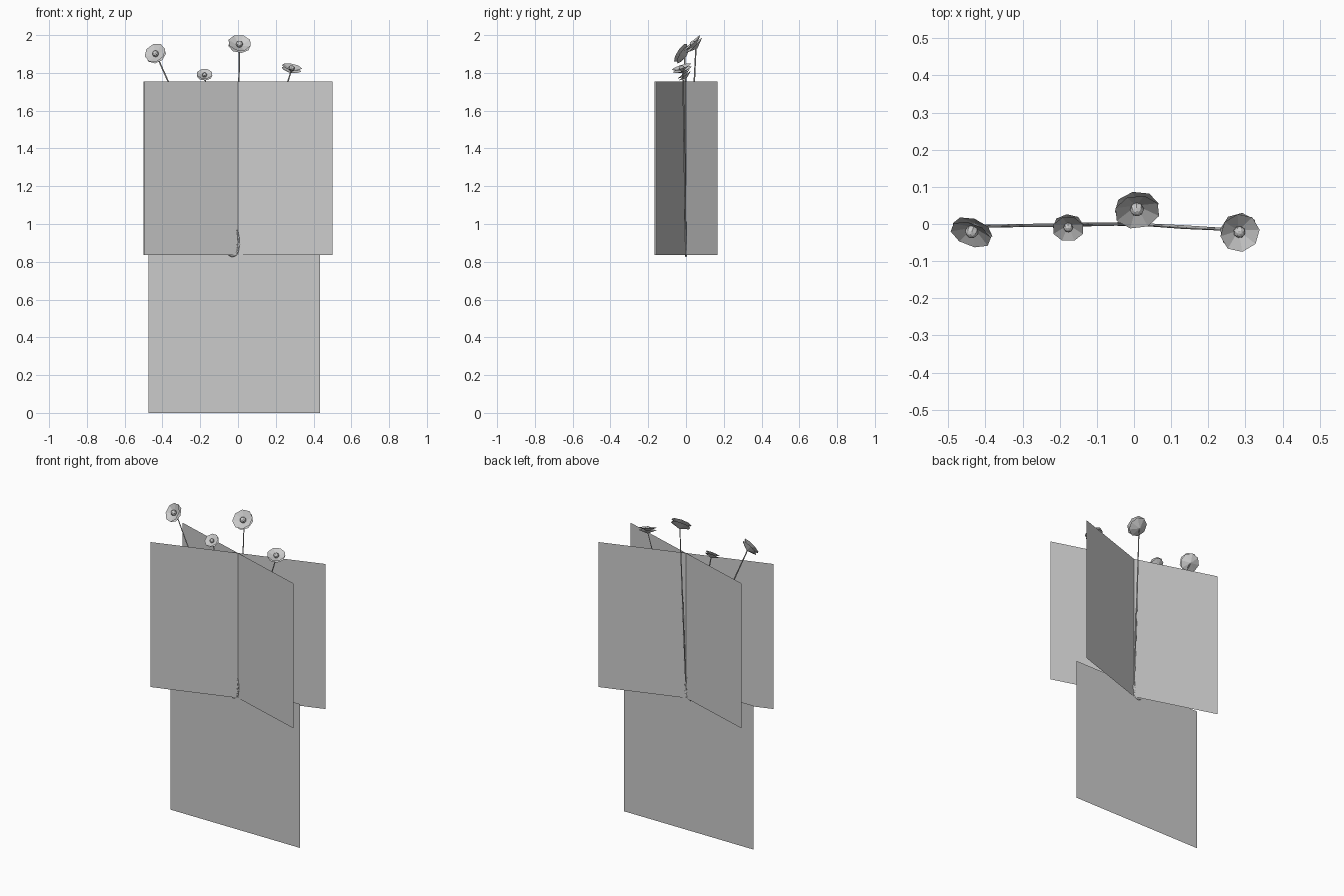
import bpy, bmesh, math
from mathutils import Vector, Matrix

if "Cube" in bpy.data.objects:
    bpy.data.objects.remove(bpy.data.objects["Cube"])


def add_object(name, bm):
    mesh = bpy.data.meshes.new(name)
    bm.to_mesh(mesh)
    bm.free()
    ob = bpy.data.objects.new(name, mesh)
    bpy.context.collection.objects.link(ob)
    return ob


def card(name, a, b, z0, z1):
    """Flat upright leaf card between two ground points."""
    bm = bmesh.new()
    pts = [(*a, z0), (*b, z0), (*b, z1), (*a, z1)]
    bm.faces.new([bm.verts.new(p) for p in pts])
    add_object(name, bm)


# Crossed foliage cards and the root card below
card("leaf_card_a", (-0.497, -0.166), (0.497, 0.166), 0.835, 1.755)
card("leaf_card_b", (-0.5, 0.156), (0.5, -0.156), 0.835, 1.755)
card("root_card", (-0.475, 0), (0.435, 0), 0.0, 0.913)


def petals(bm, r, z, depth, turn):
    """Open eight-sided shallow cone of petals."""
    tip = bm.verts.new((0, 0, z - depth))
    ring = []
    for i in range(8):
        a = math.tau * i / 8 + turn
        ring.append(bm.verts.new((r * math.cos(a), r * math.sin(a), z)))
    for i in range(8):
        bm.faces.new((tip, ring[i], ring[(i + 1) % 8]))


def flower(name, pos, normal, r):
    bm = bmesh.new()
    petals(bm, r, 0.14 * r, 0.42 * r, 0.39)
    petals(bm, r * 0.97, -0.14 * r, 0.38 * r, 0.1)
    bmesh.ops.create_uvsphere(bm, u_segments=8, v_segments=6, radius=0.3 * r,
                              matrix=Matrix.Translation((0, 0, -0.02 * r)))
    ob = add_object(name, bm)
    ob.rotation_mode = 'QUATERNION'
    ob.rotation_quaternion = Vector(normal).to_track_quat('Z', 'Y')
    ob.location = pos


def stem(name, pts, radius):
    cu = bpy.data.curves.new(name, 'CURVE')
    cu.dimensions = '3D'
    cu.bevel_depth = radius
    cu.bevel_resolution = 0
    cu.use_fill_caps = True
    sp = cu.splines.new('POLY')
    sp.points.add(len(pts) - 1)
    for i, (p, q) in enumerate(zip(sp.points, pts)):
        p.co = (*q, 1)
        p.radius = 1.0 if 0 < i < len(pts) - 1 else 0.7
    ob = bpy.data.objects.new(name, cu)
    bpy.context.collection.objects.link(ob)


# Flower heads with their stems: position, facing, radius
heads = {
    "left": ((-0.437, -0.022, 1.902), (-0.3, -0.78, 0.52), 0.058),
    "small": ((-0.177, -0.01, 1.79), (0.0, -0.62, 0.78), 0.043),
    "middle": ((0.008, 0.038, 1.953), (0.08, -0.68, 0.72), 0.062),
    "right": ((0.284, -0.022, 1.825), (0.18, -0.3, 0.93), 0.054),
}
for name, (pos, n, r) in heads.items():
    flower(name + "_flower", pos, n, r)
    end = Vector(pos) - Vector(n).normalized() * 0.35 * r
    base = Vector((0.0, 0.0, 0.86))
    mid = base.lerp(end, 0.5)
    mid.x *= 0.93
    stem(name + "_stem", [base, mid, end], 0.005)

# Curled root end where the stems meet
stem("curled_root", [(-0.05, 0, 0.838), (-0.032, 0, 0.83), (-0.014, 0, 0.836),
                     (-0.002, 0, 0.855), (0.006, 0, 0.89), (0.003, 0, 0.93),
                     (-0.006, 0, 0.97)], 0.006)
